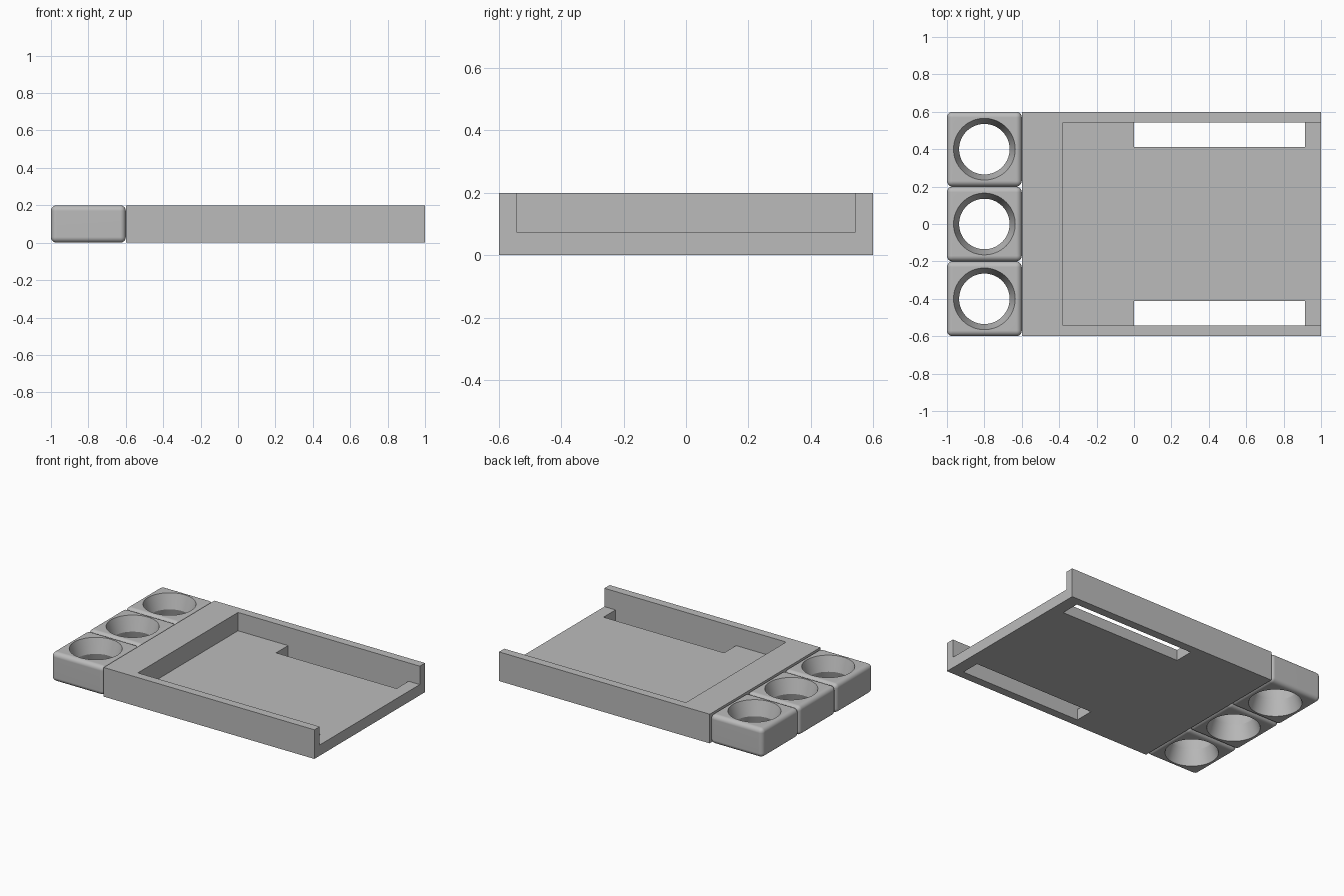
import bpy, bmesh, math

if "Cube" in bpy.data.objects:
    bpy.data.objects.remove(bpy.data.objects["Cube"], do_unlink=True)

GREY = (0.5, 0.5, 0.5, 1)
grey = bpy.data.materials.new("plain grey")
grey.use_nodes = True
grey.diffuse_color = GREY
grey.node_tree.nodes["Principled BSDF"].inputs["Base Color"].default_value = GREY


def finish(bm, name):
    bmesh.ops.remove_doubles(bm, verts=bm.verts, dist=0.0001)
    bmesh.ops.recalc_face_normals(bm, faces=bm.faces)
    mesh = bpy.data.meshes.new(name)
    bm.to_mesh(mesh)
    bm.free()
    mesh.materials.append(grey)
    obj = bpy.data.objects.new(name, mesh)
    bpy.context.collection.objects.link(obj)
    return obj


# Tray: block cells with an open-ended recess and two through slots
xs = [-0.6, -0.38, 0, 0.915, 1]
ys = [-0.6, -0.543, -0.413, 0.413, 0.543, 0.6]
zs = [0, 0.074, 0.2]


def solid(i, j, k):
    if not (0 <= i < len(xs) - 1 and 0 <= j < len(ys) - 1 and 0 <= k < len(zs) - 1):
        return False
    if i == 0 or j in (0, 4):
        return True                      # back bar and side walls
    if k == 1:
        return False                     # recess
    return not (i == 2 and j in (1, 3))  # slots beside the walls


bm = bmesh.new()
for i in range(len(xs) - 1):
    for j in range(len(ys) - 1):
        for k in range(len(zs) - 1):
            if not solid(i, j, k):
                continue
            for axis in range(3):
                for side in (0, 1):
                    near = [i, j, k]
                    near[axis] += 2 * side - 1
                    if solid(*near):
                        continue
                    corners = []
                    for a, b in ((0, 0), (1, 0), (1, 1), (0, 1)):
                        c = [i, j, k]
                        c[axis] += side
                        c[(axis + 1) % 3] += a
                        c[(axis + 2) % 3] += b
                        corners.append(bm.verts.new((xs[c[0]], ys[c[1]], zs[c[2]])))
                    bm.faces.new(corners)
finish(bm, "tray")


# Waisted hole cutter, narrowest at mid height
def hole_cutter(x, y):
    bm = bmesh.new()
    n = 64
    rings = []
    for r, z in ((0.18, -0.05), (0.135, 0.1), (0.18, 0.25)):
        rings.append([bm.verts.new((x + r * math.cos(math.tau * t / n),
                                    y + r * math.sin(math.tau * t / n), z))
                      for t in range(n)])
    for low, high in zip(rings, rings[1:]):
        for t in range(n):
            u = (t + 1) % n
            bm.faces.new((low[t], low[u], high[u], high[t]))
    bm.faces.new(rings[0])
    bm.faces.new(rings[-1])
    return finish(bm, "hole_cutter")


# Three rounded ring holders along the tray's end
def ring_holder(name, y):
    x = -0.8
    bm = bmesh.new()
    bmesh.ops.create_cube(bm, size=1)
    for v in bm.verts:
        v.co = (x + v.co.x * 0.4, y + v.co.y * 0.4, 0.1 + v.co.z * 0.2)
    bmesh.ops.bevel(bm, geom=bm.edges[:], offset=0.03, segments=5,
                    profile=0.5, affect='EDGES')
    holder = finish(bm, name)
    cutter = hole_cutter(x, y)
    cutter.hide_render = True
    cut = holder.modifiers.new("hole", 'BOOLEAN')
    cut.operation = 'DIFFERENCE'
    cut.solver = 'EXACT'
    cut.object = cutter
    bpy.context.view_layer.update()
    graph = bpy.context.evaluated_depsgraph_get()
    mesh = bpy.data.meshes.new_from_object(holder.evaluated_get(graph))
    holder.modifiers.clear()
    holder.data = mesh
    mesh.materials.clear()
    mesh.materials.append(grey)
    bpy.data.objects.remove(cutter, do_unlink=True)

    for other in bpy.context.selected_objects:
        other.select_set(False)
    holder.select_set(True)
    bpy.context.view_layer.objects.active = holder
    bpy.ops.object.shade_smooth_by_angle(angle=math.radians(30))
    weighted = holder.modifiers.new("flat tops", 'WEIGHTED_NORMAL')
    weighted.keep_sharp = True


for name, y in (("front", -0.4), ("middle", 0), ("back", 0.4)):
    ring_holder(name + "_ring_holder", y)
